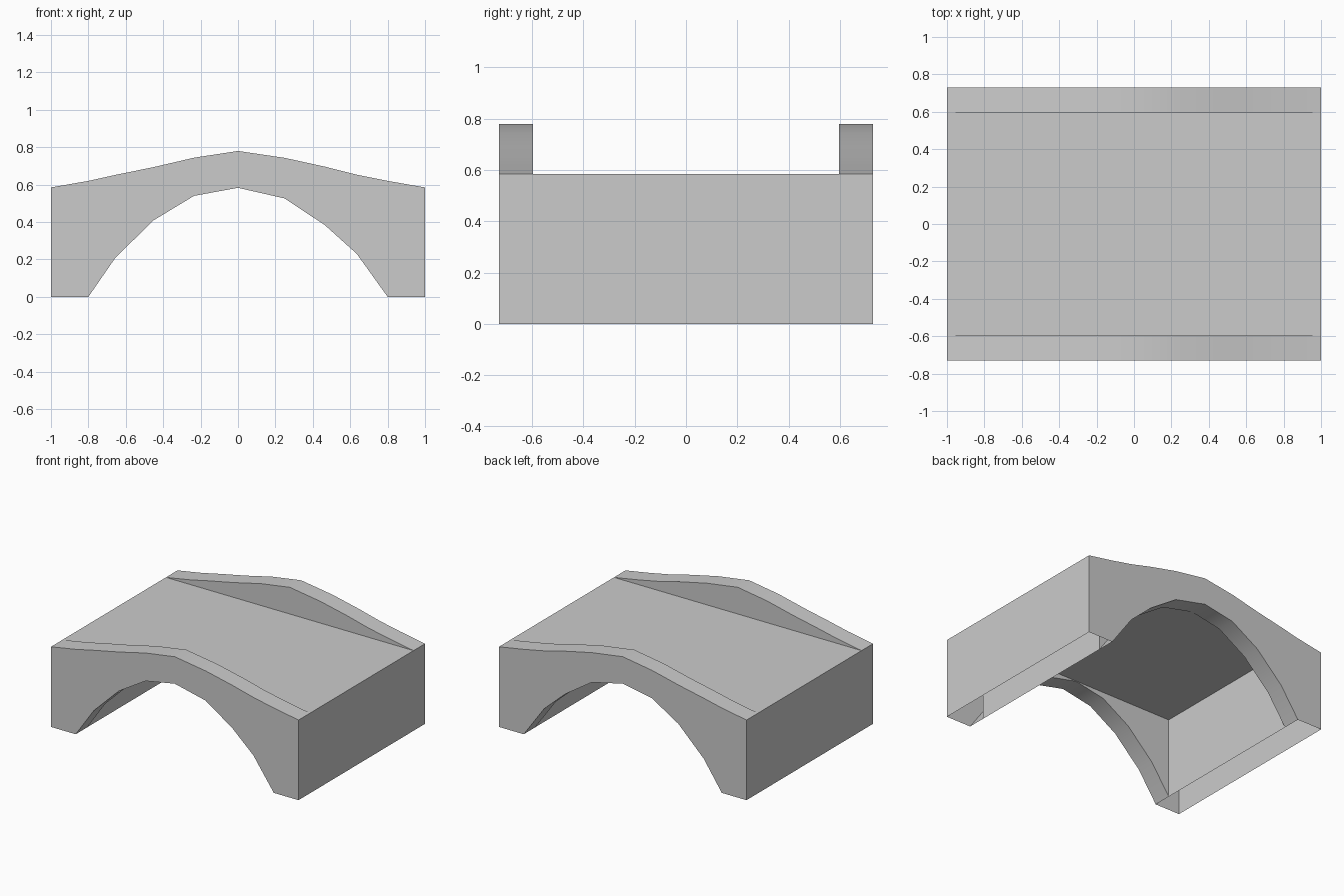
import bpy, bmesh, math

if "Cube" in bpy.data.objects:
    bpy.data.objects.remove(bpy.data.objects["Cube"])

# Main dimensions
OUT_Y, IN_Y = 0.73, 0.597      # outer and inner side of the walls
END_X, ROOM_X = 1.0, 0.8       # outer end and inner end of the passage
DECK = 0.585

# Side profile: curved top and arch underneath, sharing the same columns
xs = [-1, -0.8, -0.655, -0.45, -0.235, 0, 0.25, 0.465, 0.635, 0.8, 1]
top_z = [DECK, 0.62, 0.652, 0.694, 0.744, 0.78, 0.743, 0.696, 0.653, 0.62, DECK]
arch_z = [0, 0, 0.21, 0.41, 0.54, 0.583, 0.526, 0.383, 0.23, 0, 0]


def line(zs, y, inner=False):
    """Points along the columns at depth y; inner skips the two ends."""
    pts = [(x, y, z) for x, z in zip(xs, zs)]
    return pts[1:-1] if inner else pts


def build(name, strips, mirror=None):
    """Mesh made of ruled strips, each between two rows of points."""
    bm = bmesh.new()
    for a, b in strips:
        va = [bm.verts.new(p) for p in a]
        vb = [bm.verts.new(p) for p in b]
        for i in range(len(a) - 1):
            bm.faces.new((va[i], va[i + 1], vb[i + 1], vb[i]))
    bmesh.ops.remove_doubles(bm, verts=bm.verts, dist=1e-5)
    mesh = bpy.data.meshes.new(name)
    bm.to_mesh(mesh)
    bm.free()
    ob = bpy.data.objects.new(name, mesh)
    bpy.context.collection.objects.link(ob)
    bpy.ops.object.select_all(action='DESELECT')
    ob.select_set(True)
    bpy.context.view_layer.objects.active = ob
    if mirror is not None:
        mod = ob.modifiers.new("mirror", 'MIRROR')
        mod.use_axis = [k == mirror for k in range(3)]
        mod.use_mirror_merge = False
    bpy.ops.object.shade_smooth_by_angle(angle=math.radians(30))
    return ob


flat = [DECK] * len(xs)

# Arched side walls with parapets, hollow and open at the feet
build("arched_side_wall", [
    (line(arch_z, -OUT_Y), line(top_z, -OUT_Y)),                # outer face
    (line(top_z, -OUT_Y), line(top_z, -IN_Y)),                  # parapet top
    (line(top_z, -IN_Y), line(flat, -IN_Y)),                    # parapet inside
    (line(flat, -IN_Y, True), line(arch_z, -IN_Y, True)),       # passage side
    (line(arch_z, -IN_Y, True), line(arch_z, -OUT_Y, True)),    # arch underside
], mirror=1)

# Flat deck between the parapets
build("deck", [([(-END_X, -IN_Y, DECK), (END_X, -IN_Y, DECK)],
                [(-END_X, IN_Y, DECK), (END_X, IN_Y, DECK)])])

# Outer end walls
build("end_wall", [([(END_X, -OUT_Y, 0), (END_X, OUT_Y, 0)],
                    [(END_X, -OUT_Y, DECK), (END_X, OUT_Y, DECK)])], mirror=0)

# Inner end walls of the passage
build("passage_end_wall", [([(ROOM_X, IN_Y, 0), (ROOM_X, -IN_Y, 0)],
                            [(ROOM_X, IN_Y, DECK), (ROOM_X, -IN_Y, DECK)])], mirror=0)
